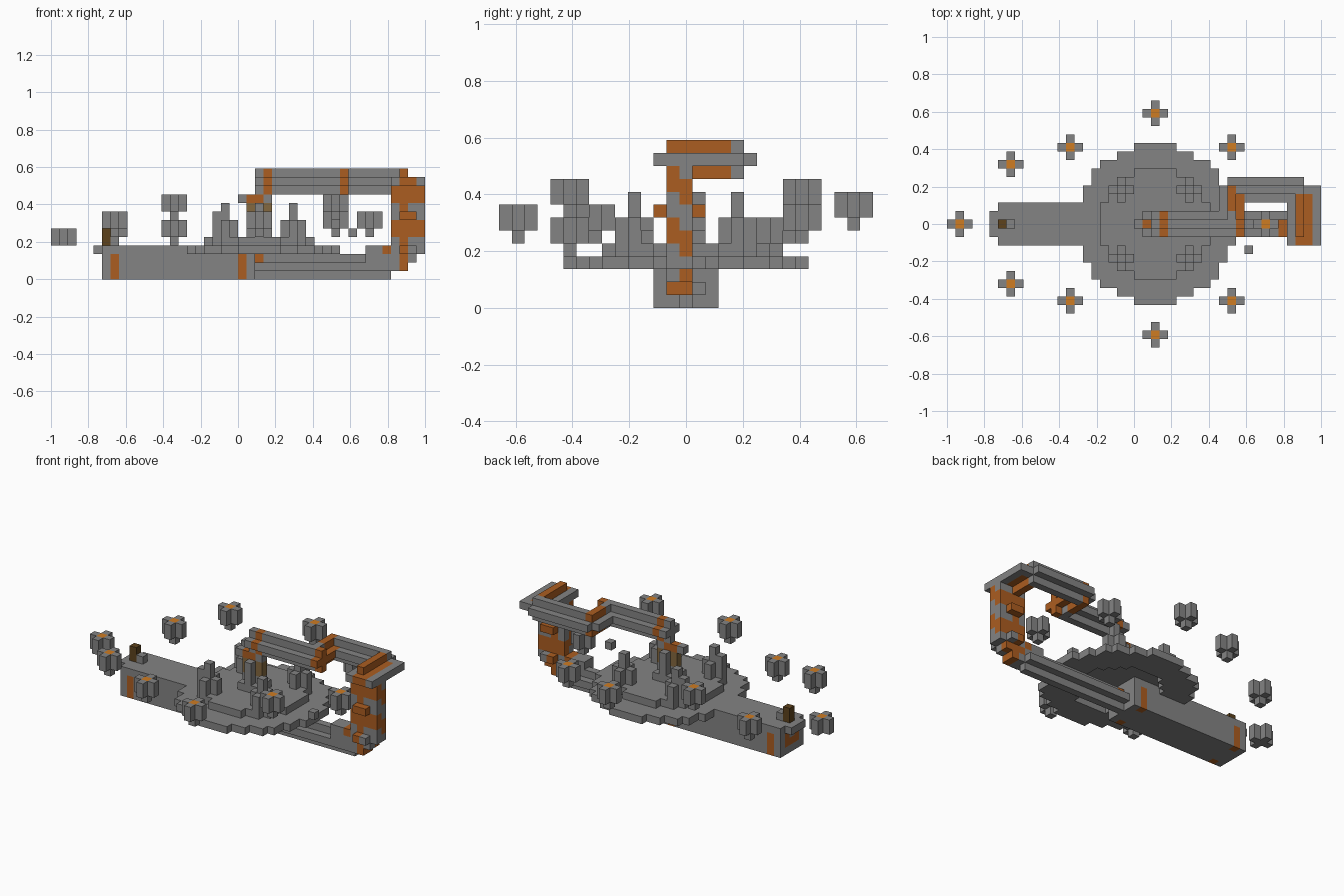
import bpy

cube = bpy.data.objects.get("Cube")
if cube:
    bpy.data.objects.remove(cube, do_unlink=True)

U = 1 / 22  # block size
GREY, ORANGE, BRIGHT, BROWN, TAN = range(5)


def make_material(name, rgb):
    m = bpy.data.materials.new(name)
    m.use_nodes = True
    m.diffuse_color = (*rgb, 1)
    bsdf = m.node_tree.nodes["Principled BSDF"]
    bsdf.inputs["Base Color"].default_value = (*rgb, 1)
    bsdf.inputs["Roughness"].default_value = 0.9
    return m


materials = [
    make_material("stone grey", (0.23, 0.23, 0.23)),
    make_material("rust orange", (0.41, 0.11, 0.015)),
    make_material("bright orange", (0.62, 0.20, 0.016)),
    make_material("dark brown", (0.11, 0.055, 0.012)),
    make_material("tan", (0.23, 0.14, 0.05)),
]

grid = {}   # block position -> (part name, colour)


def put(part, cells, colour=GREY):
    for c in cells:
        if c not in grid:
            grid[c] = (part, colour(*c) if callable(colour) else colour)


def box(i0, i1, j0, j1, k0, k1):
    """Blocks in a box, ends included."""
    return [(i, j, k) for i in range(i0, i1 + 1)
            for j in range(j0, j1 + 1) for k in range(k0, k1 + 1)]


def disc(k, outer, inner=-1):
    return [(i, j, k) for i, j, k in box(14, 34, -10, 10, k, k)
            if inner < (i - 24) ** 2 + j * j <= outer]


def tube(start, end):
    """Plus-shaped tube along one axis."""
    axis = [n for n in range(3) if start[n] != end[n]][0]
    lo, hi = sorted((start, end))
    cells = []
    for p in box(lo[0], hi[0], lo[1], hi[1], lo[2], hi[2]):
        cells.append(p)
        for n in range(3):
            if n != axis:
                for d in (-1, 1):
                    q = list(p)
                    q[n] += d
                    cells.append(tuple(q))
    return cells


# Long hull beam with side bands and a marked end
def hull_colour(i, j, k):
    if k < 3 and abs(j) == 2 and i in (7, 22):
        return ORANGE
    if i == 6 and k in (1, 2) and (abs(j) == 1 or (j == 0 and k == 1)):
        return ORANGE
    return GREY


put("hull", box(6, 23, -2, 2, 0, 3), hull_colour)
put("hull_lip", box(5, 5, -1, 1, 3, 3))
put("lantern", box(6, 6, 0, 0, 4, 5), BROWN)
put("lantern", box(7, 7, 0, 0, 4, 4))

# Round deck with an open underside and a raised centre
put("deck", disc(3, 86, 30))
put("deck_dome", disc(4, 42))

# Four stepped towers
for i in (20, 28):
    for j in (-4, 4):
        put("tower", box(i - 1, i + 1, j, j, 5, 6))
        put("tower", box(i, i, j - 1, j + 1, 5, 6))
        put("tower", box(i, i, j, j, 5, 8))
        outer = i - 1 if i < 24 else i + 1
        put("tower", box(outer, outer, j, j, 5, 7 if i < 24 else 6))

# Central column and neck
put("column", box(23, 25, -1, 1, 5, 5))
put("column", box(24, 24, -1, 1, 5, 8))
put("column", box(23, 25, 0, 0, 5, 8),
    lambda i, j, k: TAN if k >= 7 and i != 24 else GREY)
put("neck", box(22, 25, 0, 0, 9, 9),
    lambda i, j, k: ORANGE if i in (23, 24) else GREY)


# Upper tube that steps sideways and turns to the far end
def upper_colour(i, j, k):
    if i == 25 or (i == 34 and -1 <= j <= 3) or (i == 33 and 2 <= j <= 4):
        return ORANGE
    return GREY


put("upper_tube", tube((24, 0, 11), (34, 0, 11)), upper_colour)
put("upper_tube", tube((33, 0, 11), (33, 4, 11)), upper_colour)
put("upper_tube", tube((33, 4, 11), (41, 4, 11)), upper_colour)


# Crossbar at the far end
def bar_colour(i, j, k):
    return ORANGE if i in (41, 42) and j < 4 else GREY


put("crossbar", tube((41, -1, 11), (41, 4, 11)), bar_colour)
put("crossbar", box(40, 43, -2, 4, 11, 11), bar_colour)


# Upright with bulging rings and a winding stripe
def upright_colour(i, j, k):
    if i == 41 or (j in (-2, 1) and k == 7):
        return ORANGE
    if j == -1 and k in (5, 6, 9, 10):
        return ORANGE
    if j == 0 and k in (2, 4, 5, 8, 9):
        return ORANGE
    return GREY


upright = []
for k in range(1, 11):
    last = 41 if k == 1 else 42 if k == 2 else 43
    upright += box(40, last, -1, 0, k, k)
    if k in (3, 7):
        upright += box(41, 42, -2, 1, k, k)
put("upright", upright, upright_colour)

# Tail running along the ground into the hull
put("lower_tube", tube((24, 0, 1), (39, 0, 1)),
    lambda i, j, k: ORANGE if i == 24 and k == 2 else GREY)
put("lower_bend", box(37, 39, -1, 0, 2, 3),
    lambda i, j, k: ORANGE if i == 39 and k == 3 else GREY)

# Floating lamps: plus-shaped, with a lit top and a nub below
lamps = [(1, 0, 6), (7, -7, 8), (7, 7, 7), (13 + 1, -9, 7), (14, 9, 10),
         (24, -13, 8), (24, 13, 9), (33, -9, 10), (33, 9, 8), (37, 0, 8)]
for i, j, top in lamps:
    put("lamp", [(i, j, top - 1)], BRIGHT)
    put("lamp", box(i - 1, i + 1, j, j, top - 2, top - 1))
    put("lamp", box(i, i, j - 1, j + 1, top - 2, top - 1))
    if i > 1:
        put("lamp", [(i, j, top - 3)])
put("loose_block", [(35, -3, 5)])

# Turn the blocks into one mesh per part, keeping only outside faces
parts = {}
for cell, (part, colour) in grid.items():
    parts.setdefault(part, []).append((cell, colour))

for part, cells in parts.items():
    index, faces, colours = {}, [], []
    for cell, colour in cells:
        for n in range(3):
            for side in (0, 1):
                beside = list(cell)
                beside[n] += 2 * side - 1
                if tuple(beside) in grid:
                    continue
                corners = []
                for a, b in ((0, 0), (1, 0), (1, 1), (0, 1)):
                    p = list(cell)
                    p[n] += side
                    p[(n + 1) % 3] += a
                    p[(n + 2) % 3] += b
                    corners.append(index.setdefault(tuple(p), len(index)))
                faces.append(corners if side else corners[::-1])
                colours.append(colour)
    verts = [(i * U - 1, (j - 0.5) * U, k * U) for i, j, k in index]
    mesh = bpy.data.meshes.new(part)
    mesh.from_pydata(verts, [], faces)
    used = sorted(set(colours))
    for c in used:
        mesh.materials.append(materials[c])
    for poly, c in zip(mesh.polygons, colours):
        poly.material_index = used.index(c)
    bpy.context.collection.objects.link(bpy.data.objects.new(part, mesh))
